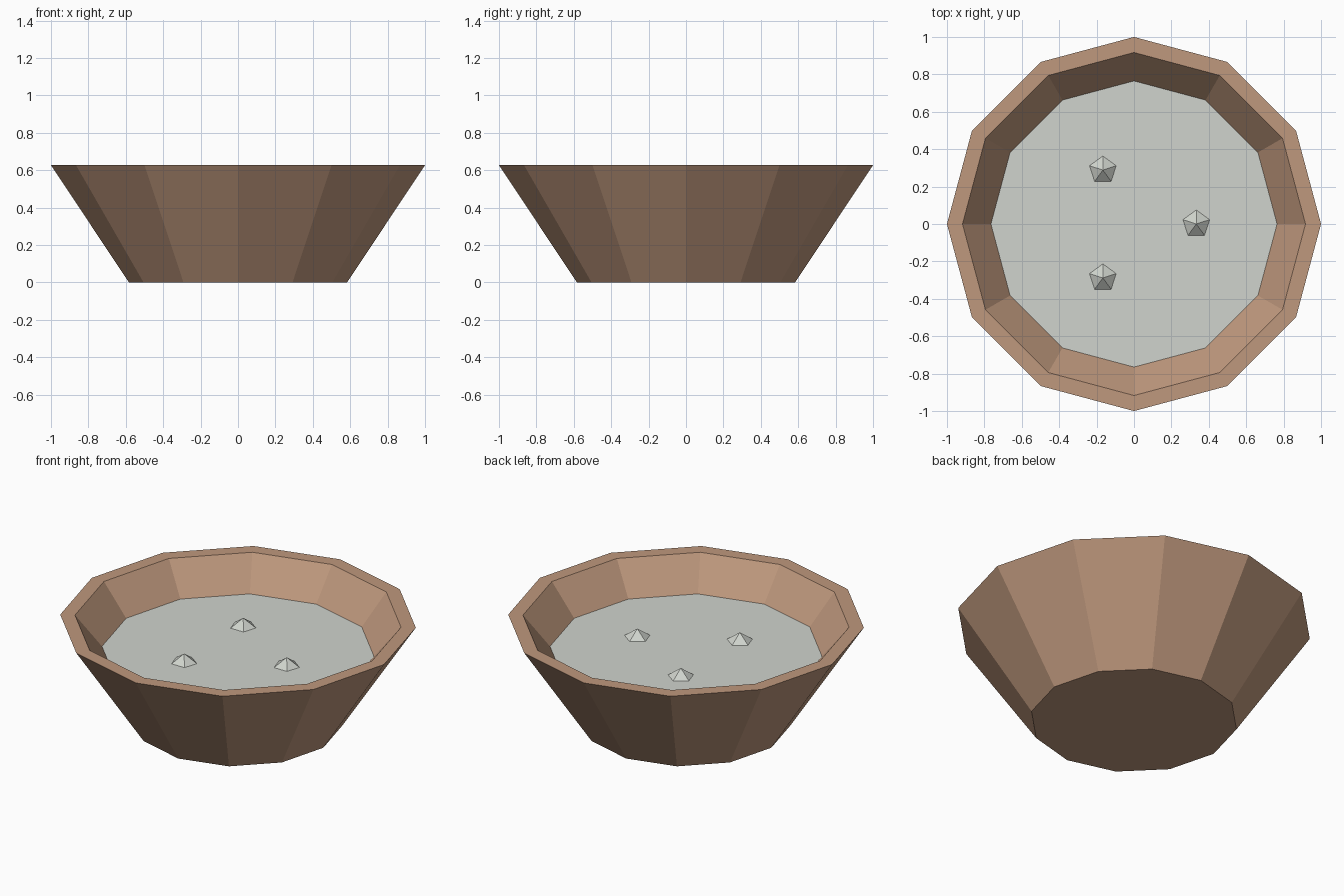
import bpy, bmesh
from math import sin, cos, pi, radians

if "Cube" in bpy.data.objects:
    bpy.data.objects.remove(bpy.data.objects["Cube"], do_unlink=True)

SIDES = 12
LIQUID_Z = 0.44


def material(name, color):
    mat = bpy.data.materials.new(name)
    mat.use_nodes = True
    rgba = (*color, 1)
    mat.diffuse_color = rgba
    mat.node_tree.nodes["Principled BSDF"].inputs["Base Color"].default_value = rgba
    return mat


def revolve(name, profile, sides, mat, start=0, location=(0, 0, 0), close_end=True):
    """Spin a (radius, height) profile into flat facets; zero radius makes a tip."""
    bm = bmesh.new()
    rings = []
    for r, z in profile:
        count = sides if r else 1
        rings.append([bm.verts.new((r * cos(start + 2 * pi * i / sides),
                                    r * sin(start + 2 * pi * i / sides), z))
                      for i in range(count)])
    for low, high in zip(rings, rings[1:]):
        for i in range(sides):
            j = (i + 1) % sides
            if len(high) == 1:
                bm.faces.new((low[i], low[j], high[0]))
            else:
                bm.faces.new((low[i], low[j], high[j], high[i]))
    bm.faces.new(rings[0][::-1])
    if close_end and len(rings[-1]) > 1:
        bm.faces.new(rings[-1])
    mesh = bpy.data.meshes.new(name)
    bm.to_mesh(mesh)
    bm.free()
    mesh.materials.append(mat)
    obj = bpy.data.objects.new(name, mesh)
    obj.location = location
    bpy.context.collection.objects.link(obj)
    return obj


clay = material("warm brown clay", (0.52, 0.315, 0.205))
broth = material("pale grey", (0.63, 0.658, 0.61))

# Bowl: outer wall, flat rim, inner wall and floor
revolve("bowl", [(0.583, 0), (1, 0.627), (0.917, 0.627), (0.765, LIQUID_Z), (0.46, 0.06)],
        SIDES, clay)

# Liquid surface, a thin slab meeting the inner wall
revolve("liquid", [(0.757, LIQUID_Z - 0.01), (0.765, LIQUID_Z)], SIDES, broth)

# Three faceted bubbles spaced evenly around the surface
for n in range(3):
    a = radians(120 * n)
    revolve(f"bubble_{n + 1}", [(0.075, 0), (0, 0.052)], 5, broth, start=pi / 2,
            location=(0.333 * cos(a), 0.333 * sin(a), LIQUID_Z))
